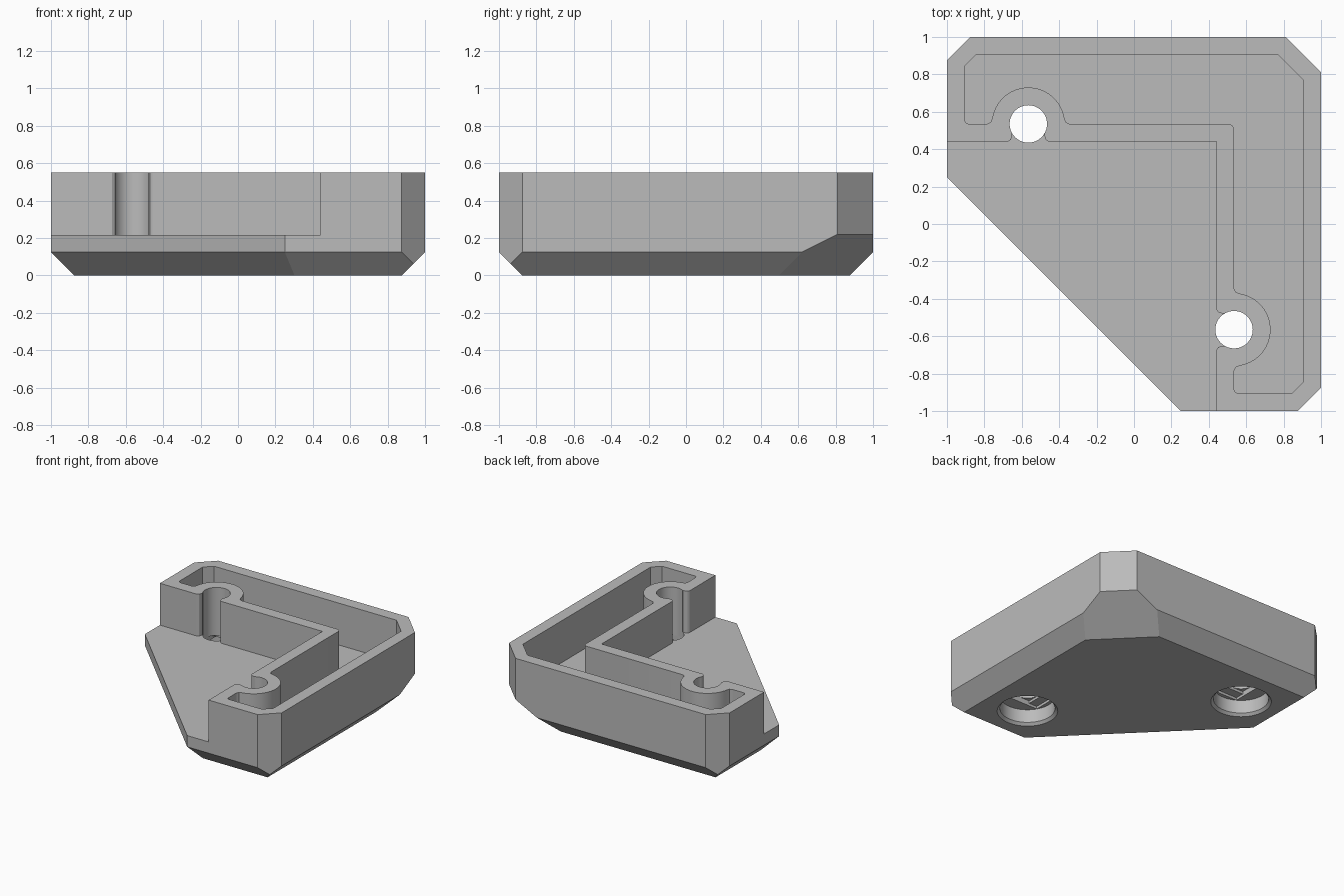
import bpy, bmesh
from math import sin, cos, radians, sqrt
from mathutils import Vector

if "Cube" in bpy.data.objects:
    bpy.data.objects.remove(bpy.data.objects["Cube"], do_unlink=True)

HEIGHT, FLOOR = 0.55, 0.215
HOLE = (-0.565, 0.535)
HOLE_R, BOSS_R, BORE_R = 0.1, 0.195, 0.2

grey = bpy.data.materials.new("plain_grey")
grey.use_nodes = True
grey.diffuse_color = (0.5, 0.5, 0.5, 1)
grey.node_tree.nodes["Principled BSDF"].inputs["Base Color"].default_value = (0.5, 0.5, 0.5, 1)


def make_object(name, bm):
    bmesh.ops.recalc_face_normals(bm, faces=bm.faces)
    mesh = bpy.data.meshes.new(name)
    bm.to_mesh(mesh)
    bm.free()
    obj = bpy.data.objects.new(name, mesh)
    bpy.context.collection.objects.link(obj)
    mesh.materials.append(grey)
    return obj


def prism(name, points, z0, z1, top_scale=1, center=(0, 0)):
    """Extrude a closed outline, optionally tapering it about a centre."""
    bm = bmesh.new()
    low = [bm.verts.new((x, y, z0)) for x, y in points]
    high = [bm.verts.new((center[0] + (x - center[0]) * top_scale,
                          center[1] + (y - center[1]) * top_scale, z1)) for x, y in points]
    bm.faces.new(low)
    bm.faces.new(high)
    for i in range(len(points)):
        j = (i + 1) % len(points)
        bm.faces.new((low[i], low[j], high[j], high[i]))
    return make_object(name, bm)


def arc(center, radius, start, end, steps):
    angles = [radians(start + (end - start) * i / steps) for i in range(steps + 1)]
    return [(center[0] + radius * cos(a), center[1] + radius * sin(a)) for a in angles]


def circle(center, radius):
    return arc(center, radius, 0, 360, 64)[:-1]


def rectangle(center, half_x, half_y):
    return [(center[0] + sx * half_x, center[1] + sy * half_y)
            for sx, sy in ((-1, -1), (1, -1), (1, 1), (-1, 1))]


def swapped(points):
    return [(y, x) for x, y in reversed(points)]


def cut(target, cutter):
    mod = target.modifiers.new("cut", "BOOLEAN")
    mod.operation = "DIFFERENCE"
    mod.solver = "EXACT"
    mod.object = cutter
    bpy.context.view_layer.objects.active = target
    bpy.ops.object.modifier_apply(modifier=mod.name)
    bpy.data.objects.remove(cutter, do_unlink=True)


# Solid block trimmed by planes: bevelled underside, clipped corners, diagonal front
bm = bmesh.new()
bmesh.ops.create_cube(bm, size=2)
for v in bm.verts:
    v.co.z = HEIGHT if v.co.z > 0 else 0
trims = [((1, 0, -1), 0.875), ((-1, 0, -1), 0.875), ((0, 1, -1), 0.875), ((0, -1, -1), 0.875),
         ((1, -1, 0), 1.875), ((-1, 1, 0), 1.875), ((1, 1, 0), 1.81), ((1, 1, -2), 1.37),
         ((-1, -1, 0), 0.75), ((-1, -1, -sqrt(2)), 0.573)]
for normal, dist in trims:
    n = Vector(normal)
    bmesh.ops.bisect_plane(bm, geom=bm.verts[:] + bm.edges[:] + bm.faces[:], dist=1e-5,
                           plane_co=n * dist / n.length_squared, plane_no=n, clear_outer=True)
    bmesh.ops.holes_fill(bm, edges=[e for e in bm.edges if e.is_boundary], sides=0)
bracket = make_object("corner_bracket", bm)

# Lower step in front of the L-shaped wall
cut(bracket, prism("step_cutter", [(-1.2, -1.2), (0.44, -1.2), (0.44, 0.44), (-1.2, 0.44)], FLOOR, 0.8))

# L-shaped pocket that wraps round the two screw bosses
half = [(0.77, 0.905), (-0.845, 0.905), (-0.905, 0.845), (-0.905, 0.555), (-0.899, 0.541),
        (-0.885, 0.535), (-0.785, 0.535), (-0.765, 0.545)]
half += arc(HOLE, BOSS_R, 170, 10, 28)
half += [(-0.365, 0.545), (-0.345, 0.535), (0.505, 0.535), (0.523, 0.529)]
cut(bracket, prism("pocket_cutter", half + swapped(half), FLOOR, 0.8))

# Screw holes: through hole, open groove in the wall, counterbore and bridging steps below
groove_half = [(0.087, -0.05), (0.088, -0.07), (0.094, -0.085), (0.11, -0.096), (0.11, -0.14)]
groove = [(HOLE[0] + x, HOLE[1] + y) for x, y in groove_half]
groove += [(HOLE[0] - x, HOLE[1] + y) for x, y in reversed(groove_half)]
chord = sqrt(BORE_R ** 2 - HOLE_R ** 2) - 0.002
for swap in (False, True):
    place = swapped if swap else list
    c = HOLE[::-1] if swap else HOLE
    cut(bracket, prism("groove_cutter", place(groove), FLOOR, 0.8))
    cut(bracket, prism("hole_cutter", circle(c, HOLE_R), -0.1, 0.8))
    cut(bracket, prism("counterbore_cutter", circle(c, BORE_R), -0.1, 0.125))
    cut(bracket, prism("rim_cutter", circle(c, 0.24), -0.02, 0.02, BORE_R / 0.24, c))
    cut(bracket, prism("slot_cutter", place(rectangle(HOLE, HOLE_R, chord)), 0.1, 0.145))
    cut(bracket, prism("square_cutter", rectangle(c, HOLE_R, HOLE_R), 0.1, 0.165))

# Smooth the round surfaces, keep the edges crisp
bpy.ops.object.select_all(action="DESELECT")
bracket.select_set(True)
bpy.context.view_layer.objects.active = bracket
bpy.ops.object.shade_smooth_by_angle(angle=radians(20))
